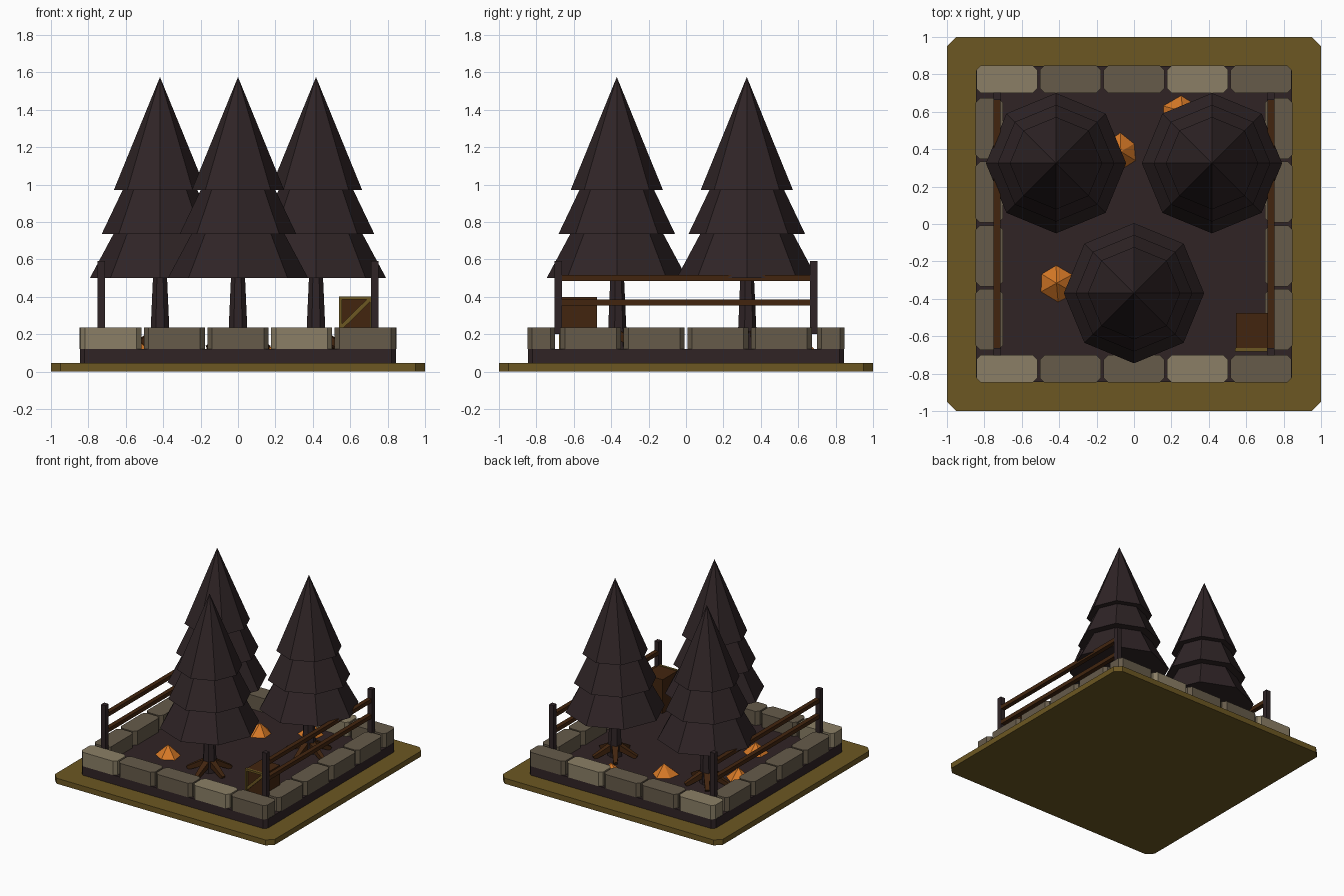
import bpy, bmesh, math, random
from mathutils import Matrix, Vector

if "Cube" in bpy.data.objects:
    bpy.data.objects.remove(bpy.data.objects["Cube"])

random.seed(4)

def mat(name, rgb):
    m = bpy.data.materials.new(name)
    lin = [(c / 255 / 12.92) if c < 10 else ((c / 255 + 0.055) / 1.055) ** 2.4 for c in rgb]
    m.diffuse_color = (*lin, 1)
    m.use_nodes = True
    m.node_tree.nodes["Principled BSDF"].inputs["Base Color"].default_value = m.diffuse_color
    return m

OLIVE = mat("olive", (108, 87, 34))
SOIL = mat("dark_soil", (48, 36, 37))
STONE = mat("stone", (102, 91, 74))
PALE = mat("pale_stone", (139, 127, 102))
PINE = mat("dark_pine", (47, 36, 38))
WOOD = mat("brown_wood", (66, 37, 15))
LEAF = mat("orange_leaf", (213, 120, 38))

def finish(name, bm, m):
    bmesh.ops.recalc_face_normals(bm, faces=bm.faces)
    me = bpy.data.meshes.new(name)
    bm.to_mesh(me)
    bm.free()
    me.materials.append(m)
    ob = bpy.data.objects.new(name, me)
    bpy.context.collection.objects.link(ob)
    return ob

def block(name, x0, x1, y0, y1, z0, z1, m, chamfer=0.0):
    """Box with optionally chamfered upright edges."""
    c = chamfer
    if c:
        pts = [(x0 + c, y0), (x1 - c, y0), (x1, y0 + c), (x1, y1 - c),
               (x1 - c, y1), (x0 + c, y1), (x0, y1 - c), (x0, y0 + c)]
    else:
        pts = [(x0, y0), (x1, y0), (x1, y1), (x0, y1)]
    bm = bmesh.new()
    f = bm.faces.new([bm.verts.new((x, y, z0)) for x, y in pts])
    r = bmesh.ops.extrude_face_region(bm, geom=[f])
    top = [v for v in r["geom"] if isinstance(v, bmesh.types.BMVert)]
    bmesh.ops.translate(bm, verts=top, vec=(0, 0, z1 - z0))
    if not any(len(g.verts) == len(pts) and abs(g.calc_center_median().z - z0) < 1e-5 for g in bm.faces):
        bm.faces.new([v for v in bm.verts if v not in top])
    return finish(name, bm, m)

def cone(name, x, y, z0, z1, r0, r1, n, m, jitter=0.0):
    bm = bmesh.new()
    bmesh.ops.create_cone(bm, cap_ends=True, segments=n, radius1=r0, radius2=r1, depth=z1 - z0,
                          matrix=Matrix.Translation((x, y, (z0 + z1) / 2)))
    for v in bm.verts:
        v.co += Vector((random.uniform(-jitter, jitter), random.uniform(-jitter, jitter), 0))
    return finish(name, bm, m)

def beam(name, a, b, w, h, m, w2=None):
    """Bar from a to b, tapering to width w2."""
    a, b = Vector(a), Vector(b)
    d = (b - a).normalized()
    side = d.cross(Vector((0, 0, 1))).normalized()
    up = side.cross(d)
    bm = bmesh.new()
    rings = []
    for p, k in ((a, 1), (b, (w2 or w) / w)):
        rings.append([bm.verts.new(p + side * s * w * k / 2 + up * t * h * k / 2)
                      for s, t in ((-1, -1), (1, -1), (1, 1), (-1, 1))])
    for i in range(4):
        j = (i + 1) % 4
        bm.faces.new((rings[0][i], rings[0][j], rings[1][j], rings[1][i]))
    bm.faces.new(rings[0])
    bm.faces.new(rings[1])
    return finish(name, bm, m)

# base plate and soil bed
block("base_plate", -1, 1, -1, 1, 0, 0.045, OLIVE, 0.05)
block("soil_bed", -0.845, 0.845, -0.845, 0.845, 0.045, 0.12, SOIL, 0.025)

# stone border: five blocks front and back, four on each side
for s, label in ((-1, "front"), (1, "back")):
    y0, y1 = sorted((s * 0.70, s * 0.848))
    for i in range(5):
        c = -0.68 + i * 0.34
        block(f"{label}_stone", c - 0.163, c + 0.163, y0, y1, 0.12, 0.235,
              PALE if i in (0, 3) else STONE, 0.025)
for s, label in ((-1, "left"), (1, "right")):
    x0, x1 = sorted((s * 0.70, s * 0.848))
    for i in range(4):
        c = -0.51 + i * 0.34
        block(f"{label}_stone", x0, x1, c - 0.163, c + 0.163, 0.12, 0.235, STONE, 0.025)

# fences: two posts and two rails on each side
for s, label in ((-1, "left"), (1, "right")):
    x = s * 0.732
    for y in (-0.683, 0.683):
        block(f"{label}_fence_post", x - 0.02, x + 0.02, y - 0.02, y + 0.02, 0.2, 0.59, PINE)
    for z in (0.37, 0.5):
        block(f"{label}_fence_rail", x - 0.018, x + 0.018, -0.683, 0.683, z - 0.016, z + 0.016, WOOD)

# pine trees: trunk, roots and three eight-sided tiers
for x, y in ((-0.417, 0.325), (0.417, 0.325), (0, -0.37)):
    cone("trunk", x, y, 0.12, 0.56, 0.056, 0.036, 7, PINE)
    for k in range(5):
        a = math.radians(54 + 72 * k)
        d = Vector((math.cos(a), math.sin(a), 0))
        beam("root", Vector((x, y, 0.2)) + d * 0.02, Vector((x, y, 0.125)) + d * 0.17,
             0.05, 0.05, WOOD, 0.03)
    for z0, z1, r in ((0.5, 1.2, 0.375), (0.735, 1.39, 0.312), (0.97, 1.575, 0.247)):
        cone("foliage_tier", x, y, z0, z1, r, 0, 8, PINE)

# leaf piles
for x, y in ((-0.41, -0.325), (-0.08, 0.39), (0.25, 0.595), (-0.57, 0.12)):
    cone("leaf_pile", x, y, 0.12, 0.205, 0.095, 0.0, 6, LEAF, 0.012)

# crate with trim and a diagonal brace on its front
block("crate", 0.545, 0.715, -0.665, -0.475, 0.12, 0.398, WOOD)
block("crate_top_trim", 0.54, 0.72, -0.682, -0.664, 0.385, 0.402, OLIVE)
for x in (0.54, 0.705):
    block("crate_side_trim", x, x + 0.015, -0.68, -0.664, 0.12, 0.39, OLIVE)
beam("crate_brace", (0.55, -0.671, 0.235), (0.71, -0.671, 0.392), 0.014, 0.022, OLIVE)
